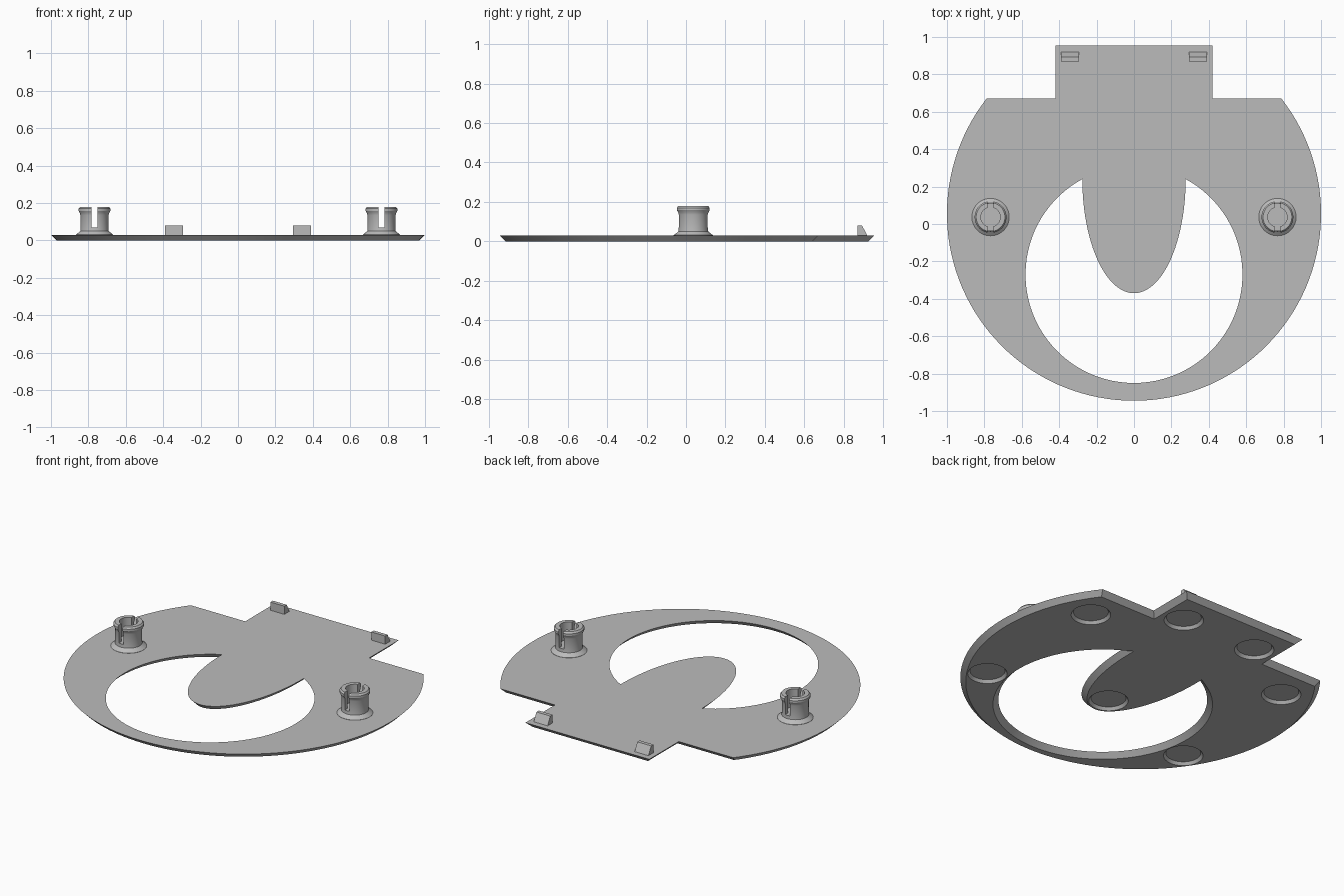
import bpy, bmesh
from math import cos, sin, pi, asin, radians
from mathutils import Vector

if "Cube" in bpy.data.objects:
    bpy.data.objects.remove(bpy.data.objects["Cube"], do_unlink=True)

grey = bpy.data.materials.new("plain grey")
grey.use_nodes = True
grey.diffuse_color = (0.5, 0.5, 0.5, 1)
grey.node_tree.nodes["Principled BSDF"].inputs["Base Color"].default_value = (0.5, 0.5, 0.5, 1)

THICK = 0.03


def offset(loop, d):
    """Move a counter-clockwise loop inward by d with mitred corners."""
    result = []
    for i, p in enumerate(loop):
        e1 = (p - loop[i - 1]).normalized()
        e2 = (loop[(i + 1) % len(loop)] - p).normalized()
        n1, n2 = Vector((-e1.y, e1.x)), Vector((-e2.y, e2.x))
        result.append(p + (n1 + n2) * d / (1 + n1.dot(n2)))
    return result


def arc(cx, cy, rx, ry, start, end, n):
    return [Vector((cx + rx * cos(start + (end - start) * i / n),
                    cy + ry * sin(start + (end - start) * i / n))) for i in range(n + 1)]


def circle(x, y, r, n=48):
    return arc(x, y, r, r, 0, 2 * pi, n)[:-1]


def rectangle(x0, x1, y0, y1):
    return [Vector(p) for p in ((x0, y0), (x1, y0), (x1, y1), (x0, y1))]


def walls(bm, rings):
    """Join rings of equal length, given as (points, z); return the vertex rows."""
    rows = [[bm.verts.new((p.x, p.y, z)) for p in pts] for pts, z in rings]
    for a, b in zip(rows, rows[1:]):
        for i in range(len(a)):
            j = (i + 1) % len(a)
            bm.faces.new((a[i], a[j], b[j], b[i]))
    return rows


def fill(bm, loops):
    """Fill the flat area between an outer loop and the holes inside it."""
    edges = [bm.edges.get((row[i - 1], row[i])) for row in loops for i in range(len(row))]
    bmesh.ops.triangle_fill(bm, use_beauty=True, edges=edges, normal=(0, 0, 1))


def finish(name, bm):
    bmesh.ops.recalc_face_normals(bm, faces=bm.faces)
    if bm.calc_volume(signed=True) < 0:
        bmesh.ops.reverse_faces(bm, faces=bm.faces)
    mesh = bpy.data.meshes.new(name)
    bm.to_mesh(mesh)
    bm.free()
    mesh.materials.append(grey)
    obj = bpy.data.objects.new(name, mesh)
    bpy.context.collection.objects.link(obj)
    return obj


def loft(name, rings):
    bm = bmesh.new()
    rows = walls(bm, rings)
    bm.faces.new(rows[0])
    bm.faces.new(rows[-1])
    return finish(name, bm)


def turned(name, x, y, profile):
    return loft(name, [(circle(x, y, r), z) for r, z in profile])


def cut(obj, cutters):
    """Apply boolean cuts and drop the cutters."""
    for c in cutters:
        mod = obj.modifiers.new("cut", "BOOLEAN")
        mod.operation, mod.solver, mod.object = "DIFFERENCE", "EXACT", c
        c.hide_render = True
    bpy.context.view_layer.update()
    mesh = bpy.data.meshes.new_from_object(obj.evaluated_get(bpy.context.evaluated_depsgraph_get()))
    obj.modifiers.clear()
    obj.data = mesh
    for c in cutters:
        bpy.data.objects.remove(c, do_unlink=True)


def smooth(obj):
    bpy.ops.object.select_all(action="DESELECT")
    obj.select_set(True)
    bpy.context.view_layer.objects.active = obj
    bpy.ops.object.shade_smooth_by_angle(angle=radians(30))


# Plate outline: round disc with flat back shoulders and a square tab
CY, BACK = 0.055, 0.67
shoulder = asin(BACK - CY)
outline = arc(0, CY, 1, 1, pi - shoulder, 2 * pi + shoulder, 96)
outline += [Vector(p) for p in ((0.42, BACK), (0.42, 0.955), (-0.42, 0.955), (-0.42, BACK))]

# Crescent opening around the rounded tongue
HY, HR, TIP = -0.27, 0.58, 0.24
tip_angle = asin((TIP - HY) / HR)
opening = arc(0, HY, HR, HR, pi - tip_angle, 2 * pi + tip_angle, 80)
opening += arc(0, TIP, HR * cos(tip_angle), 0.61, 0, -pi, 48)[1:-1]

# Undercut edges, then shallow round recesses in the underside
plate_bm = bmesh.new()
outer_low, outer_top = walls(plate_bm, [(offset(outline, THICK), 0), (outline, THICK)])
inner_low, inner_top = walls(plate_bm, [(offset(opening, -THICK), 0), (opening, THICK)])
spots = [(0, -0.22)]
for side in (-1, 1):
    spots += [(side * 0.69, 0.45), (side * 0.255, 0.735), (side * 0.71, -0.42)]
rims = []
for x, y in spots:
    rim, ceiling = walls(plate_bm, [(circle(x, y, 0.11), 0), (circle(x, y, 0.097), 0.017)])
    plate_bm.faces.new(ceiling)
    rims.append(rim)
fill(plate_bm, [outer_top, inner_top])
fill(plate_bm, [outer_low, inner_low] + rims)
smooth(finish("plate", plate_bm))

# Split snap pegs and small wedge clips, one pair each
PEG_Y = 0.037
peg_profile = [(0.1, 0.028), (0.1, 0.031), (0.082, 0.045), (0.076, 0.05), (0.075, 0.06),
               (0.075, 0.135), (0.079, 0.148), (0.085, 0.158), (0.085, 0.17), (0.077, 0.18)]
for side, label in ((1, "left"), (-1, "right")):
    px = side * 0.767
    peg = turned(label + "_peg", px, PEG_Y, peg_profile)
    slot = rectangle(px - 0.016, px + 0.016, PEG_Y - 0.2, PEG_Y + 0.2)
    cut(peg, [turned("bore_cutter", px, PEG_Y, [(0.052, 0.07), (0.052, 0.2)]),
              loft("slot_cutter", [(slot, 0.0701), (slot, 0.21)])])
    smooth(peg)

    cx = side * 0.342
    loft(label + "_clip", [(rectangle(cx - 0.047, cx + 0.047, 0.87, 0.92), THICK - 0.002),
                           (rectangle(cx - 0.047, cx + 0.047, 0.87, 0.893), 0.08)])
